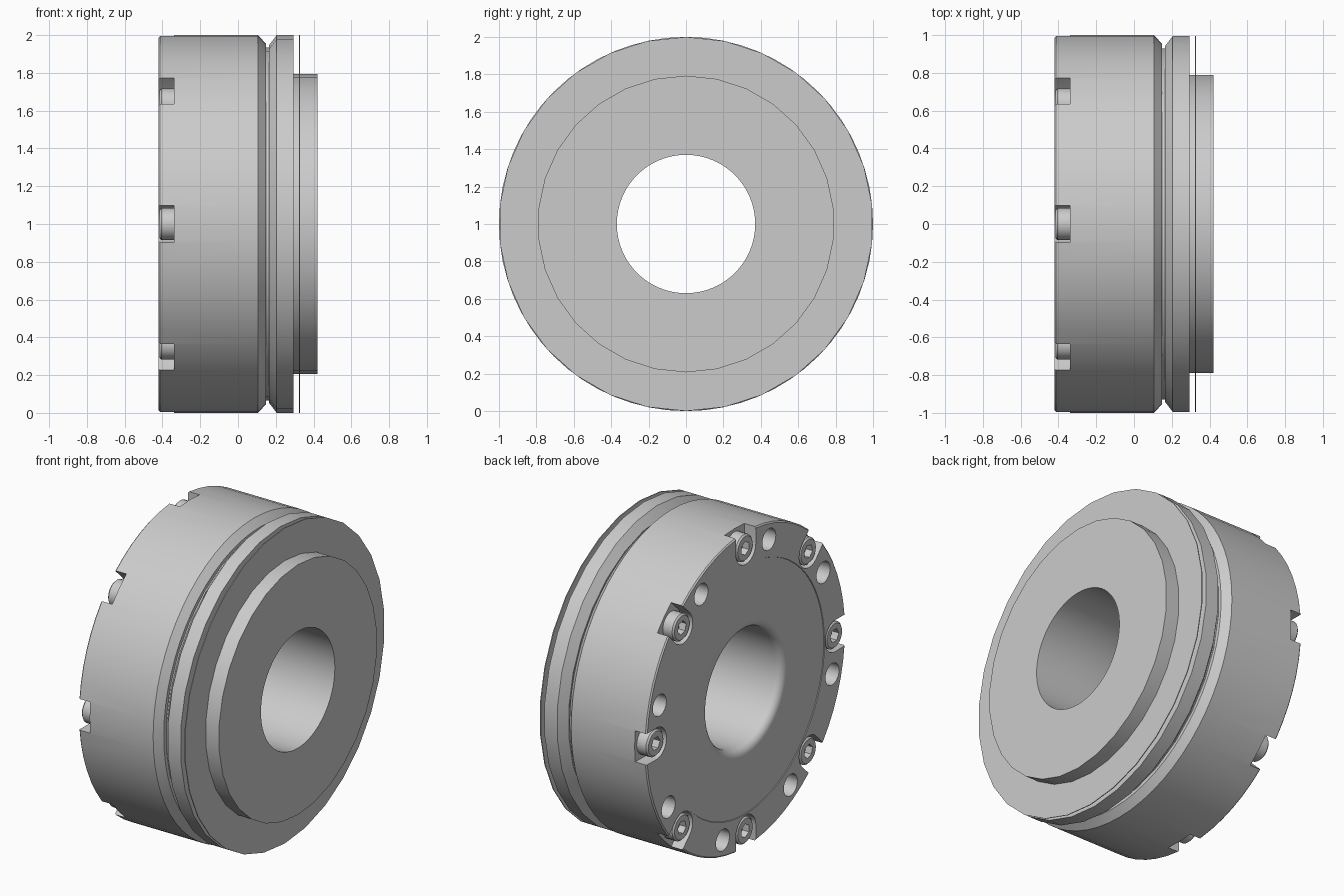
import bpy, bmesh, math
from mathutils import Matrix

cube = bpy.data.objects.get("Cube")
if cube:
    bpy.data.objects.remove(cube, do_unlink=True)

steel = bpy.data.materials.new("steel_grey")
steel.use_nodes = True
GREY = (0.6, 0.6, 0.6, 1)
steel.diffuse_color = GREY
steel.node_tree.nodes["Principled BSDF"].inputs["Base Color"].default_value = GREY

BOLT_R = 0.895          # bolt circle radius
FRONT = -0.42           # bolted face
COUNT = 8


def lathe(name, profile, segs, offset=0.0, turn=0.0):
    """Solid of revolution around x; profile is (x, radius), offset moves it off the axis."""
    bm = bmesh.new()
    rings = []
    for x, r in profile:
        rings.append([bm.verts.new((x, r * math.sin(2 * math.pi * i / segs + turn),
                                    r * math.cos(2 * math.pi * i / segs + turn) + offset))
                      for i in range(segs)])
    for a, b in zip(rings, rings[1:]):
        for i in range(segs):
            j = (i + 1) % segs
            bm.faces.new((a[i], a[j], b[j], b[i]))
    bm.faces.new(rings[0])
    bm.faces.new(rings[-1])
    bmesh.ops.recalc_face_normals(bm, faces=bm.faces)
    mesh = bpy.data.meshes.new(name)
    bm.to_mesh(mesh)
    bm.free()
    mesh.materials.append(steel)
    ob = bpy.data.objects.new(name, mesh)
    ob.location.z = 1
    bpy.context.collection.objects.link(ob)
    return ob


def activate(ob):
    bpy.ops.object.select_all(action='DESELECT')
    ob.select_set(True)
    bpy.context.view_layer.objects.active = ob


def cut(ob, cutter):
    mod = ob.modifiers.new("cut", 'BOOLEAN')
    mod.operation, mod.solver, mod.object = 'DIFFERENCE', 'EXACT', cutter
    activate(ob)
    bpy.ops.object.modifier_apply(modifier=mod.name)


def smooth(ob):
    activate(ob)
    bpy.ops.object.shade_smooth_by_angle(angle=math.radians(28))


def remove(*obs):
    for ob in obs:
        bpy.data.objects.remove(ob, do_unlink=True)


# Bore cutter with a rounded mouth on the bolted side
BORE, FILLET = 0.37, 0.05
face = FRONT + 0.004
mouth = [(face + FILLET * (1 - math.cos(t)), BORE + FILLET * (1 - math.sin(t)))
         for t in (math.pi / 2 * k / 6 for k in range(7))]
bore = lathe("bore_cutter", [(-0.6, BORE + FILLET)] + mouth + [(0.6, BORE)], 64)

# Main body with a shallow recessed centre and a chamfered rear edge
body = lathe("body", [(face, 0.785), (FRONT, 0.787), (FRONT, 0.992), (FRONT + 0.008, 1),
                      (0.105, 1), (0.148, 0.955), (0.148, 0.9)], 64)

# Flange behind the V groove
flange = lathe("flange", [(0.14, 0.935), (0.163, 0.935), (0.163, 0.945),
                          (0.205, 1), (0.295, 1)], 30)

# Thin plate and raised boss on the far side
plate = lathe("rear_plate", [(0.322, 1), (0.327, 1)], 30)
boss = lathe("rear_boss", [(0.29, 0.793), (0.42, 0.793)], 30)

# Open bolt pockets and plain holes around the rim
for i in range(COUNT):
    angle = 2 * math.pi * i / COUNT
    pocket = lathe("pocket_cutter", [(-0.5, 0.1), (-0.34, 0.1)], 24, BOLT_R)
    bm = bmesh.new()
    bm.from_mesh(pocket.data)
    for v in bm.verts:              # stretch the outer half through the rim
        if v.co.z > BOLT_R + 0.001:
            v.co.z += 0.2
    bm.to_mesh(pocket.data)
    bm.free()
    hole = lathe("hole_cutter", [(-0.5, 0.068), (-0.2, 0.068)], 24, BOLT_R)
    pocket.rotation_euler.x = angle
    hole.rotation_euler.x = angle + math.radians(15)
    bpy.context.view_layer.update()
    cut(body, pocket)
    cut(body, hole)
    remove(pocket, hole)

for part in (body, flange, plate, boss):
    cut(part, bore)
    smooth(part)
remove(bore)

# Socket-head bolts
bolt = lathe("bolt_1", [(-0.33, 0.085), (-0.405, 0.085), (-0.415, 0.075)], 24, BOLT_R)
socket = lathe("socket_cutter", [(-0.5, 0.043), (-0.37, 0.043)], 6, BOLT_R)
bpy.context.view_layer.update()
cut(bolt, socket)
remove(socket)
smooth(bolt)
for i in range(1, COUNT):
    twin = bpy.data.objects.new(f"bolt_{i + 1}", bolt.data)
    twin.location.z = 1
    twin.rotation_euler.x = 2 * math.pi * i / COUNT
    bpy.context.collection.objects.link(twin)
